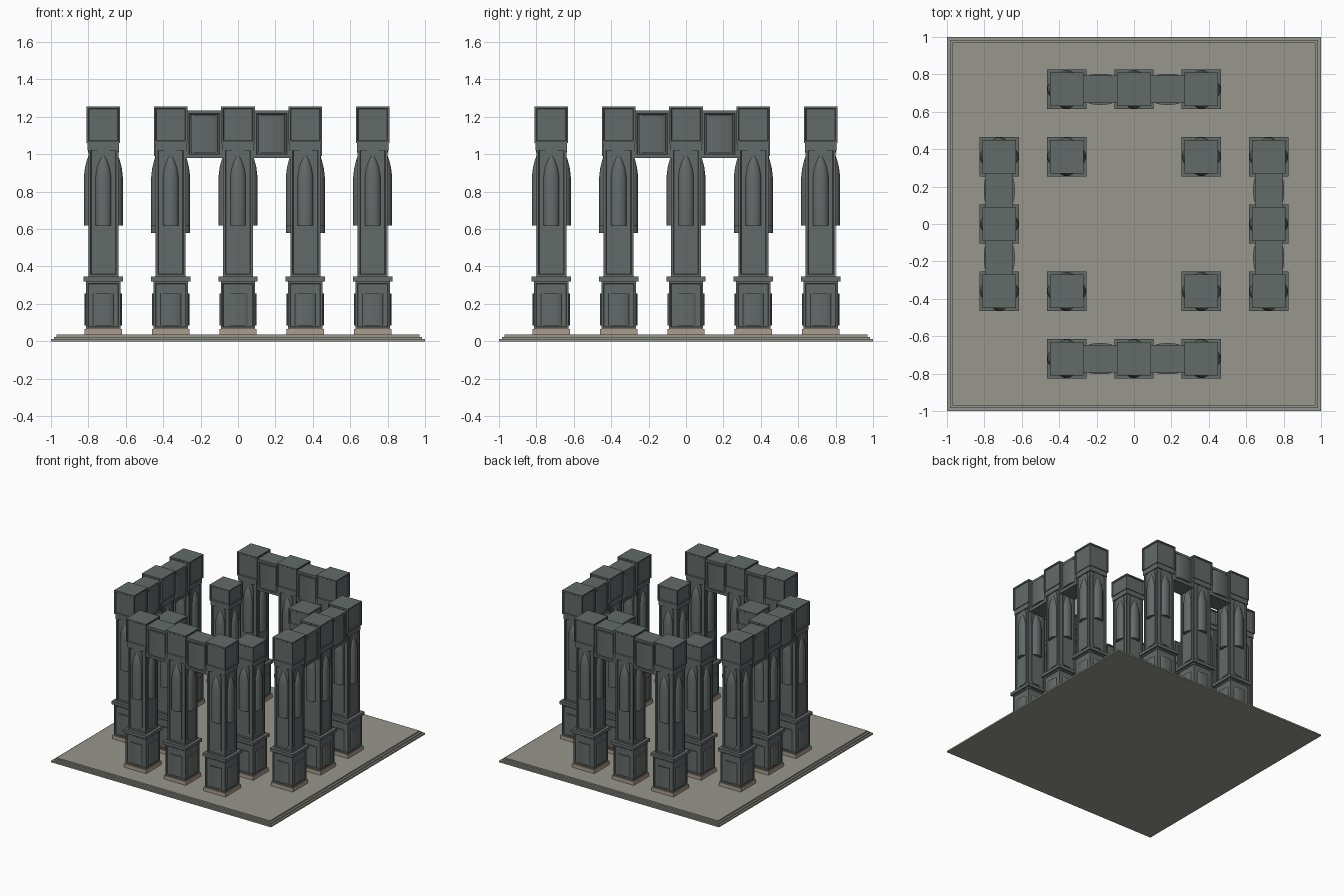
import bpy, bmesh, math
from mathutils import Matrix, Vector

cube = bpy.data.objects.get("Cube")
if cube:
    bpy.data.objects.remove(cube)


def material(name, rgb):
    m = bpy.data.materials.new(name)
    m.use_nodes = True
    m.diffuse_color = (*rgb, 1)
    m.node_tree.nodes["Principled BSDF"].inputs["Base Color"].default_value = (*rgb, 1)
    return m


dark = material("dark slate stone", (0.125, 0.145, 0.14))
pale = material("grey paving", (0.31, 0.31, 0.27))
sand = material("sandstone foot", (0.42, 0.34, 0.27))


def box(bm, hx, hy, z0, z1):
    verts = bmesh.ops.create_cube(bm, size=1)["verts"]
    for v in verts:
        v.co = Vector((v.co.x * 2 * hx, v.co.y * 2 * hy, z0 + (v.co.z + 0.5) * (z1 - z0)))
    return list({f for v in verts for f in v.link_faces})


def recess(bm, faces, border, depth, axes="xy"):
    """Sink a framed panel into the upright faces."""
    sides = [f for f in faces if
             ("x" in axes and abs(f.normal.x) > 0.9) or ("y" in axes and abs(f.normal.y) > 0.9)]
    bmesh.ops.inset_individual(bm, faces=sides, thickness=border, use_even_offset=True)
    bmesh.ops.inset_individual(bm, faces=sides, thickness=0.004, depth=-depth, use_even_offset=True)


def framed_box(bm, hx, hy, z0, z1, border, depth, axes="xy"):
    faces = box(bm, hx, hy, z0, z1)
    bm.normal_update()
    recess(bm, faces, border, depth, axes)


def bulge(bm, turn, start, width, depth, levels, steps=10):
    """Half-round panel on one side; levels are (z, width scale) pairs."""
    rot = Matrix.Rotation(turn, 3, "Z")
    rings = []
    for z, s in levels:
        ring = []
        for i in range(steps + 1):
            a = math.pi * i / steps
            ring.append(bm.verts.new(rot @ Vector(
                (width * s * math.cos(a), -start - depth * s * math.sin(a), z))))
        rings.append(ring)
    for low, high in zip(rings, rings[1:]):
        for i in range(steps):
            bm.faces.new((low[i + 1], low[i], high[i], high[i + 1]))
    bm.faces.new(rings[0])
    bm.faces.new(rings[-1][::-1])


def plate(bm, turn, y, half, z0, z1, cut, thick):
    """Thin upright panel with clipped corners."""
    rot = Matrix.Rotation(turn, 3, "Z")
    outline = [(half - cut, z0), (half, z0 + cut), (half, z1 - 2 * cut), (half - cut, z1)]
    outline += [(-x, z) for x, z in reversed(outline)]
    back = [bm.verts.new(rot @ Vector((x, -y, z))) for x, z in outline]
    front = [bm.verts.new(rot @ Vector((x, -y - thick, z))) for x, z in outline]
    bm.faces.new(front)
    for i in range(len(outline)):
        j = (i + 1) % len(outline)
        bm.faces.new((back[i], back[j], front[j], front[i]))


def finish(name, bm, mat):
    bmesh.ops.recalc_face_normals(bm, faces=bm.faces)
    me = bpy.data.meshes.new(name)
    bm.to_mesh(me)
    bm.free()
    me.materials.append(mat)
    me.shade_smooth()
    me.set_sharp_from_angle(angle=math.radians(30))
    return me


def place(name, me, x=0, y=0, turn=0):
    ob = bpy.data.objects.new(name, me)
    ob.location = (x, y, 0)
    ob.rotation_euler.z = turn
    bpy.context.scene.collection.objects.link(ob)


TURNS = [i * math.pi / 2 for i in range(4)]

# Stepped paving platform
bm = bmesh.new()
for half, z0, z1 in ((1, 0, 0.012), (0.985, 0.012, 0.024), (0.97, 0.024, 0.035)):
    box(bm, half, half, z0, z1)
place("platform", finish("platform", bm, pale))


def column_parts(k, cap_top):
    """Meshes of one column; k scales the height of the shaft."""
    parts = {}
    # Foot slab
    bm = bmesh.new()
    box(bm, 0.1, 0.1, 0.02, 0.065)
    parts["foot"] = finish("foot", bm, sand)

    # Pedestal with bowed panels and a ledge
    bm = bmesh.new()
    framed_box(bm, 0.092, 0.092, 0.065, 0.32, 0.01, 0.005)
    for t in TURNS:
        bulge(bm, t, 0.086, 0.055, 0.014, [(0.085, 1), (0.255, 1)])
    box(bm, 0.105, 0.105, 0.32, 0.345)
    parts["pedestal"] = finish("pedestal", bm, dark)

    # Shaft with sunk faces and clipped panels
    bm = bmesh.new()
    framed_box(bm, 0.08, 0.08, 0.345, 1.06 * k, 0.012, 0.007)
    for t in TURNS:
        plate(bm, t, 0.072, 0.046, 0.375, 1.02 * k, 0.015, 0.006)
    box(bm, 0.084, 0.084, 1.02 * k, 1.06 * k)
    parts["shaft"] = finish("shaft", bm, dark)

    # Pointed half-round ornaments, one per side
    bm = bmesh.new()
    levels = [(0.62, 1), (0.88, 1), (0.93, 0.8), (0.97, 0.45), (1.0, 0.05)]
    for t in TURNS:
        bulge(bm, t, 0.074, 0.042, 0.03, [(z * k, s) for z, s in levels])
    parts["ornaments"] = finish("ornaments", bm, dark)

    # Capital block
    bm = bmesh.new()
    framed_box(bm, 0.09, 0.09, 1.06 * k, cap_top, 0.01, 0.006)
    parts["capital"] = finish("capital", bm, dark)
    return parts


tall = column_parts(1.0, 1.255)
short = column_parts(0.935, 1.12)

# Lintel between neighbouring columns
bm = bmesh.new()
framed_box(bm, 0.1, 0.073, 0.98, 1.235, 0.018, 0.005, "y")
for t in (0, math.pi):
    bulge(bm, t, 0.068, 0.07, 0.015, [(1.01, 1), (1.21, 1)])
lintel = finish("lintel", bm, dark)

# Four outer rows of three columns joined by lintels
for side, t in zip(("front", "left", "back", "right"), TURNS):
    rot = Matrix.Rotation(t, 3, "Z")
    for i, x in enumerate((-0.36, 0, 0.36)):
        p = rot @ Vector((x, -0.72, 0))
        for part, me in tall.items():
            place(f"{side}_column_{i + 1}_{part}", me, p.x, p.y, t)
    for i, x in enumerate((-0.18, 0.18)):
        p = rot @ Vector((x, -0.72, 0))
        place(f"{side}_lintel_{i + 1}", lintel, p.x, p.y, t)

# Four shorter inner columns
for x in (-0.36, 0.36):
    for y in (-0.36, 0.36):
        label = ("back" if y > 0 else "front") + ("_left" if x > 0 else "_right")
        for part, me in short.items():
            place(f"inner_{label}_{part}", me, x, y)
